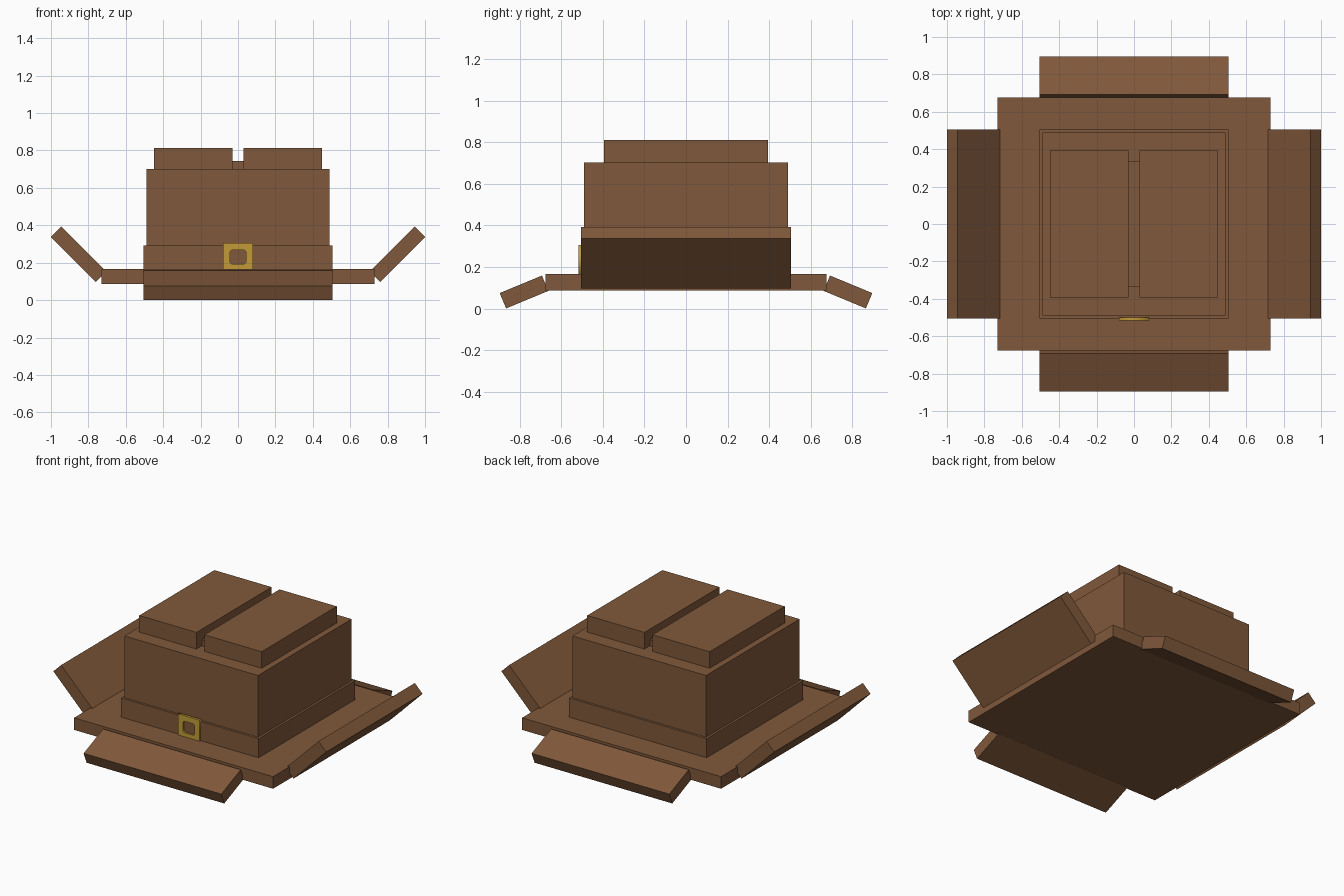
import bpy
import bmesh
import math
from mathutils import Matrix, Vector

cube = bpy.data.objects.get("Cube")
if cube:
    bpy.data.objects.remove(cube, do_unlink=True)


def make_material(name, colour):
    mat = bpy.data.materials.new(name)
    mat.use_nodes = True
    mat.diffuse_color = (*colour, 1)
    bsdf = next(n for n in mat.node_tree.nodes if n.type == "BSDF_PRINCIPLED")
    bsdf.inputs["Base Color"].default_value = (*colour, 1)
    bsdf.inputs["Roughness"].default_value = 0.8
    return mat


BROWN = make_material("leather brown", (0.216, 0.099, 0.043))
GOLD = make_material("buckle gold", (0.54, 0.33, 0.04))


def add_object(name, mesh, mat):
    mesh.materials.clear()
    mesh.materials.append(mat)
    obj = bpy.data.objects.new(name, mesh)
    bpy.context.scene.collection.objects.link(obj)
    return obj


def box(name, centre, size, angle=0.0, axis="Y", mat=BROWN):
    """Flat-faced box, turned about one axis through its centre."""
    bm = bmesh.new()
    bmesh.ops.create_cube(bm, size=1.0)
    bm.transform(Matrix.Translation(Vector(centre))
                 @ Matrix.Rotation(angle, 4, axis)
                 @ Matrix.Diagonal((*size, 1)))
    mesh = bpy.data.meshes.new(name)
    bm.to_mesh(mesh)
    bm.free()
    return add_object(name, mesh, mat)


def block(name, half_x, half_y, z0, z1):
    """Upright box centred on the origin in plan."""
    return box(name, (0, 0, (z0 + z1) / 2), (2 * half_x, 2 * half_y, z1 - z0))


# Brim, band and crown
block("brim", 0.73, 0.675, 0.086, 0.166)
block("hat_band", 0.505, 0.505, 0.16, 0.293)
block("crown", 0.49, 0.49, 0.16, 0.702)

# Crown top: two raised pads joined by a lower bridge
block("crown_bridge", 0.035, 0.337, 0.69, 0.743)
for side, s in (("left", 1), ("right", -1)):
    box(side + "_crown_pad", (s * 0.239, 0, 0.752), (0.42, 0.787, 0.12))

# Side flaps turn up, front and back flaps turn down
for side, s in (("left", 1), ("right", -1)):
    box(side + "_brim_flap", (s * 0.852, 0, 0.245), (0.34, 1.01, 0.08),
        -s * math.radians(45), "Y")
for side, s in (("back", 1), ("front", -1)):
    box(side + "_brim_flap", (0, s * 0.779, 0.08), (1.01, 0.22, 0.08),
        -s * math.radians(22.5), "X")


# Buckle: square plate with a chamfered opening
def outline(curve, points):
    spline = curve.splines.new("POLY")
    spline.points.add(len(points) - 1)
    for p, (x, y) in zip(spline.points, points):
        p.co = (x, y, 0, 1)
    spline.use_cyclic_u = True


curve = bpy.data.curves.new("buckle_outline", "CURVE")
curve.dimensions = "2D"
curve.fill_mode = "BOTH"
curve.extrude = 0.008
outline(curve, [(-0.08, -0.075), (0.08, -0.075), (0.08, 0.075), (-0.08, 0.075)])
w, h, c = 0.043, 0.038, 0.01
outline(curve, [(-w, c - h), (c - w, -h), (w - c, -h), (w, c - h),
                (w, h - c), (w - c, h), (c - w, h), (-w, h - c)])
helper = bpy.data.objects.new("buckle_outline", curve)
mesh = bpy.data.meshes.new_from_object(helper)
bpy.data.objects.remove(helper)
mesh.transform(Matrix.Translation((0, -0.508, 0.231))
               @ Matrix.Rotation(math.radians(90), 4, "X"))
mesh.name = "buckle"
add_object("buckle", mesh, GOLD)
